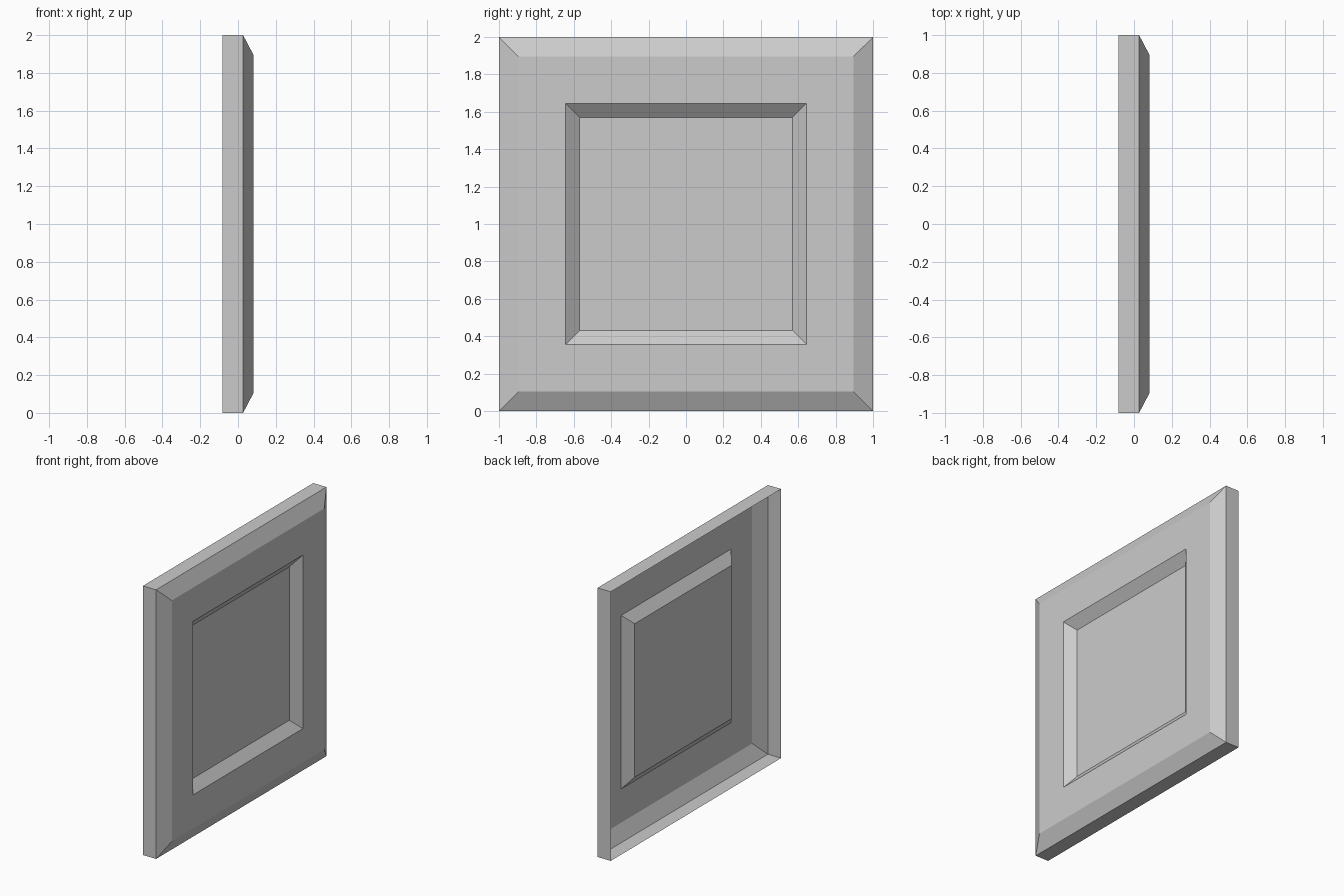
import bpy, bmesh

if "Cube" in bpy.data.objects:
    bpy.data.objects.remove(bpy.data.objects["Cube"])

# Stepped square profile: (half width, x position), from open back rim to centre panel
PROFILE = [(1.0, -0.082), (1.0, 0.027), (0.895, 0.082), (0.645, 0.082), (0.57, 0.023)]
CORNERS = [(-1, -1), (1, -1), (1, 1), (-1, 1)]

bm = bmesh.new()
rings = [[bm.verts.new((x, sy * h, 1 + sz * h)) for sy, sz in CORNERS] for h, x in PROFILE]

# Rim wall, outer bevel, flat frame and recess slope (thin shell, hollow at the back)
for a, b in zip(rings, rings[1:]):
    for i in range(4):
        j = (i + 1) % 4
        bm.faces.new((a[i], a[j], b[j], b[i]))

# Recessed centre panel
bm.faces.new(rings[-1])

mesh = bpy.data.meshes.new("wall_panel")
bm.to_mesh(mesh)
bm.free()
panel = bpy.data.objects.new("wall_panel", mesh)
bpy.context.collection.objects.link(panel)
